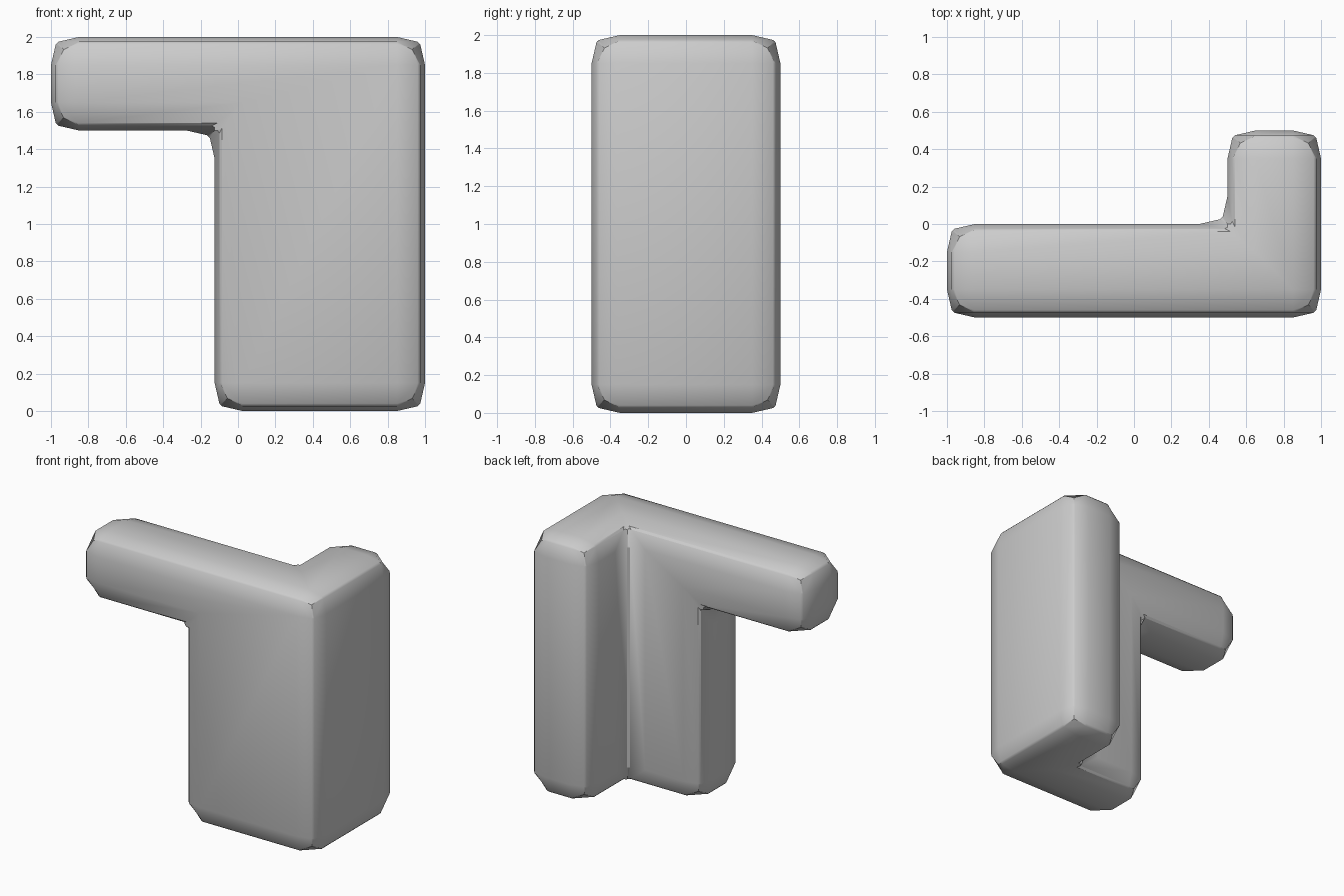
import bpy, bmesh, math
from mathutils import Vector

if "Cube" in bpy.data.objects:
    bpy.data.objects.remove(bpy.data.objects["Cube"])

# Blocky layout: upper arm, front slab and rear wing as filled grid cells
cuts = [(-1, -0.125, 0.5, 1), (-0.5, 0, 0.5), (0, 1.5, 2)]
filled = {(0, 0, 1), (1, 0, 0), (1, 0, 1),
          (2, 0, 0), (2, 0, 1), (2, 1, 0), (2, 1, 1)}

bm = bmesh.new()
for cell in filled:
    for axis in range(3):
        for side in (0, 1):
            nb = list(cell)
            nb[axis] += 2 * side - 1
            if tuple(nb) in filled:
                continue
            a, b = (axis + 1) % 3, (axis + 2) % 3
            quad = []
            for da, db in ((0, 0), (1, 0), (1, 1), (0, 1)):
                p = list(cell)
                p[axis] += side
                p[a] += da
                p[b] += db
                quad.append(bm.verts.new([cuts[i][p[i]] for i in range(3)]))
            bm.faces.new(quad if side else quad[::-1])
bmesh.ops.remove_doubles(bm, verts=bm.verts[:], dist=0.001)
bmesh.ops.recalc_face_normals(bm, faces=bm.faces[:])
bmesh.ops.dissolve_limit(bm, angle_limit=0.02, verts=bm.verts[:], edges=bm.edges[:])
bm.normal_update()

# Remember the outer corners, which get flattened after the bevel
corners = []
for v in bm.verts:
    if len(v.link_faces) == 3 and all(e.is_convex for e in v.link_edges):
        out = sum((f.normal for f in v.link_faces), Vector())
        corners.append((v.co.copy(), v.co - 0.068 * out))

# Wide soft bevel with a crisp ridge along its middle
bmesh.ops.bevel(bm, geom=bm.edges[:], offset=0.15, offset_type='OFFSET',
                segments=2, profile=0.66, affect='EDGES', clamp_overlap=False)
for corner, flat in corners:
    near = min(bm.verts, key=lambda v: (v.co - corner).length)
    if (near.co - corner).length < 0.14:
        near.co = flat
bm.normal_update()

# Narrow chamfer on the ridges
ridges = [e for e in bm.edges if len(e.link_faces) == 2
          and e.calc_length() > 0.17
          and e.calc_face_angle() > math.radians(40)]
bmesh.ops.bevel(bm, geom=ridges, offset=0.012, offset_type='OFFSET',
                segments=1, profile=0.5, affect='EDGES', clamp_overlap=False)
bmesh.ops.recalc_face_normals(bm, faces=bm.faces[:])

mesh = bpy.data.meshes.new("corner_block")
bm.to_mesh(mesh)
bm.free()
obj = bpy.data.objects.new("corner_block", mesh)
bpy.context.collection.objects.link(obj)
bpy.context.view_layer.objects.active = obj
obj.select_set(True)
bpy.ops.object.shade_smooth_by_angle(angle=math.radians(30))
